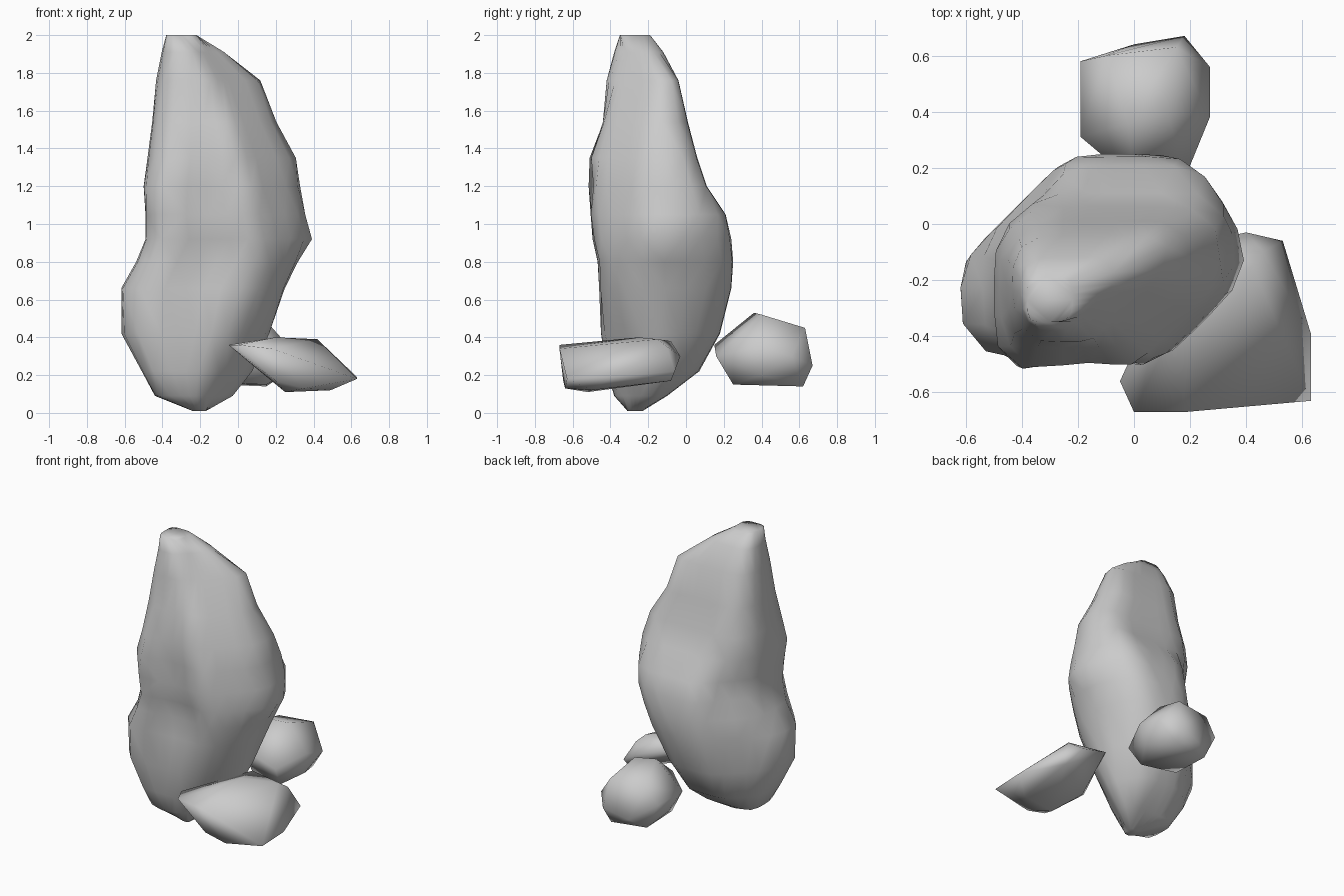
import bpy, bmesh, math
from mathutils import Vector


def finish(bm, name):
    bmesh.ops.recalc_face_normals(bm, faces=bm.faces)
    for f in bm.faces:
        f.smooth = True
    mesh = bpy.data.meshes.new(name)
    bm.to_mesh(mesh)
    bm.free()
    obj = bpy.data.objects.new(name, mesh)
    bpy.context.collection.objects.link(obj)
    return obj


def hull_rock(name, points):
    bm = bmesh.new()
    for p in points:
        bm.verts.new(p)
    bmesh.ops.convex_hull(bm, input=bm.verts[:])
    loose = [v for v in bm.verts if not v.link_faces]
    bmesh.ops.delete(bm, geom=loose, context='VERTS')
    return finish(bm, name)


# Tall rock sections: height, then min and max along x, y and two diagonals
R2 = math.sqrt(0.5)
axes = [Vector((1, 0)), Vector((0, 1)), Vector((0.819, 0.574)), Vector((R2, -R2))]
sections = [
    (0.01, -.24, -.17, -.31, -.23, -.36, -.28, 0.00, 0.09),
    (0.09, -.44, 0.00, -.38, -.10, -.56, -.12, -.21, 0.12),
    (0.22, -.51, 0.09, -.42, 0.07, -.64, 0.00, -.29, 0.19),
    (0.42, -.62, 0.17, -.45, 0.18, -.72, 0.11, -.34, 0.28),
    (0.66, -.62, 0.25, -.46, 0.24, -.75, 0.22, -.34, 0.37),
    (0.80, -.54, 0.32, -.48, 0.25, -.69, 0.27, -.34, 0.40),
    (0.92, -.49, 0.40, -.50, 0.24, -.70, 0.305, -.34, 0.42),
    (1.05, -.49, 0.36, -.51, 0.21, -.72, 0.31, -.34, 0.41),
    (1.20, -.50, 0.33, -.52, 0.11, -.68, 0.32, -.32, 0.39),
    (1.35, -.48, 0.31, -.52, 0.06, -.62, 0.25, -.31, 0.36),
    (1.54, -.455, .21, -.44, 0.01, -.58, 0.13, -.26, 0.28),
    (1.76, -.435, .145, -.42, -.04, -.54, 0.06, -.23, 0.19),
    (1.91, -.405, -.01, -.38, -.12, -.51, -.16, -.17, 0.10),
    (2.00, -.38, -.22, -.35, -.19, -.50, -.30, -.12, 0.07),
]
# Hollows and bulges: centre, radius, push
bumps = [
    ((-0.16, -0.48, 1.20), 0.22, (0.00, 0.05, 0)),
    ((-0.14, -0.48, 0.85), 0.22, (0.00, 0.05, 0)),
    ((-0.34, 0.04, 1.00), 0.22, (0.03, -0.04, 0)),
]


def section_point(s, angle):
    """Point on a rounded polygon bounded by the eight extents."""
    c = Vector(((s[1] + s[2]) / 2, (s[3] + s[4]) / 2))
    ray = Vector((math.cos(angle), math.sin(angle)))
    total, power = 0, 14
    for k, axis in enumerate(axes):
        low, high = s[1 + 2 * k], s[2 + 2 * k]
        d, m = ray.dot(axis), c.dot(axis)
        gap = high - m if d > 0 else m - low
        total += (abs(d) / max(gap, 0.015)) ** power
    xy = c + ray * total ** (-1 / power)
    return Vector((xy.x, xy.y, s[0]))


bm = bmesh.new()
N = 24
rings = []
for s in sections:
    ring = []
    for i in range(N):
        p = section_point(s, 2 * math.pi * i / N)
        shift = Vector()
        for centre, radius, push in bumps:
            d = (p - Vector(centre)).length / radius
            if d < 1:
                shift += Vector(push) * (1 - d * d)
        ring.append(bm.verts.new(p + shift))
    rings.append(ring)
for a, b in zip(rings, rings[1:]):
    for i in range(N):
        j = (i + 1) % N
        bm.faces.new((a[i], a[j], b[j], b[i]))
bm.faces.new(rings[0])
bm.faces.new(rings[-1])
bmesh.ops.triangulate(bm, faces=bm.faces[:])
finish(bm, "tall_rock")

# Small boulder behind
hull_rock("back_rock", [
    (-.19, .58, .33), (-.19, .31, .33), (0, .15, .36), (.18, .16, .30),
    (.27, .38, .35), (.27, .56, .30), (.18, .67, .25), (0, .64, .20),
    (-.10, .60, .44), (.15, .63, .45), (-.02, .36, .53), (.12, .40, .52),
    (-.10, .30, .16), (.15, .25, .15), (.15, .62, .14), (-.10, .58, .15),
    (.24, .40, .20), (-.16, .44, .22)])

# Flat tilted slab at the front right
hull_rock("front_slab", [
    (0, -.67, .36), (-.05, -.56, .36), (.01, -.47, .36), (.18, -.67, .34),
    (.63, -.63, .18), (.63, -.39, .19), (.53, -.06, .22), (.40, -.03, .30),
    (.46, -.10, .35), (.42, -.15, .39), (.20, -.25, .40), (.17, -.08, .38),
    (.08, -.42, .25), (.25, -.52, .11), (.49, -.50, .12), (.50, -.08, .17),
    (.20, -.65, .17), (.35, -.64, .13)])
